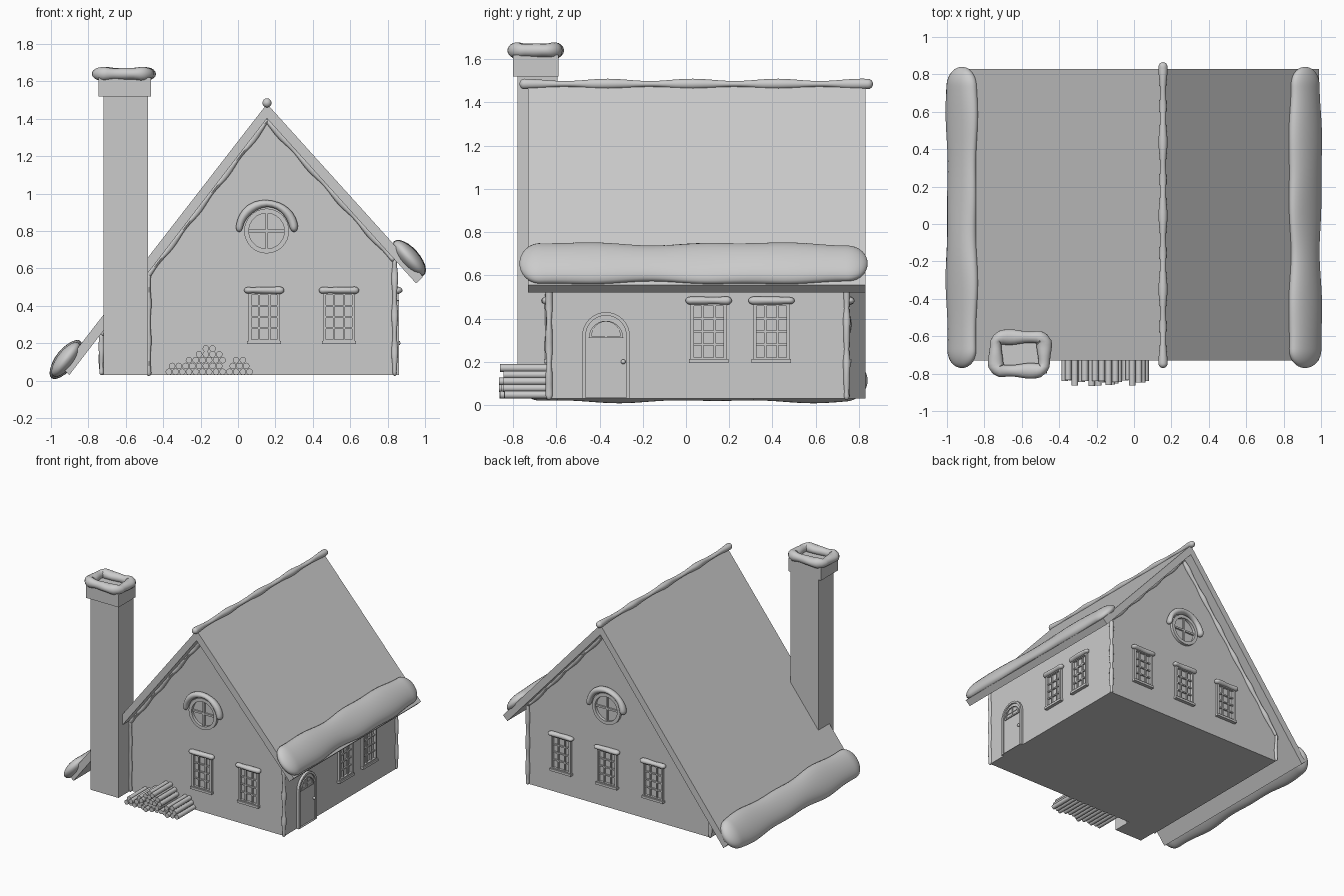
import bpy, bmesh, math, random
from mathutils import Vector

if "Cube" in bpy.data.objects:
    bpy.data.objects.remove(bpy.data.objects["Cube"])

random.seed(4)
FLOOR = 0.03


def finish(name, bm, smooth=False):
    bmesh.ops.recalc_face_normals(bm, faces=bm.faces)
    me = bpy.data.meshes.new(name)
    bm.to_mesh(me)
    bm.free()
    if smooth:
        me.polygons.foreach_set("use_smooth", [True] * len(me.polygons))
        me.set_sharp_from_angle(angle=math.radians(50))
    ob = bpy.data.objects.new(name, me)
    bpy.context.collection.objects.link(ob)
    return ob


# Wall frames: (across, up, outward) -> world
def front(h, z, d): return Vector((h, -0.63 - d, z))
def back(h, z, d): return Vector((h, 0.74 + d, z))
def right(h, z, d): return Vector((0.84 + d, h, z))


def prism(bm, pts, d0, d1, f):
    a = [bm.verts.new(f(x, z, d0)) for x, z in pts]
    b = [bm.verts.new(f(x, z, d1)) for x, z in pts]
    bm.faces.new(a)
    bm.faces.new(b)
    for i in range(len(pts)):
        j = (i + 1) % len(pts)
        bm.faces.new((a[i], a[j], b[j], b[i]))


def rect(bm, x0, x1, z0, z1, d0, d1, f):
    prism(bm, [(x0, z0), (x1, z0), (x1, z1), (x0, z1)], d0, d1, f)


def band(bm, outer, inner, d0, d1, f):
    rings = [[bm.verts.new(f(x, z, d)) for x, z in p]
             for p, d in ((outer, d0), (outer, d1), (inner, d1), (inner, d0))]
    n = len(outer)
    for k in range(4):
        p, q = rings[k], rings[(k + 1) % 4]
        for i in range(n):
            j = (i + 1) % n
            bm.faces.new((p[i], p[j], q[j], q[i]))


def arc(cx, cz, r, a0=0, a1=360, n=32):
    m = n if a1 - a0 == 360 else n + 1
    return [(cx + r * math.cos(math.radians(a0 + (a1 - a0) * i / n)),
             cz + r * math.sin(math.radians(a0 + (a1 - a0) * i / n))) for i in range(m)]


def snow(name, pts, ra, rb, side, wob=0.14, closed=False, freq=14, sides=16):
    """Lumpy rounded sweep: ra is the half width along side, rb across it."""
    pts = [Vector(p) for p in pts]
    if closed:
        pts.append(pts[0])
    seg = [(b - a).length for a, b in zip(pts, pts[1:])]
    L = sum(seg)

    def at(s):
        if closed:
            s %= L
        s = max(0, min(L, s))
        for a, b, l in zip(pts, pts[1:], seg):
            if s <= l + 1e-9:
                return a.lerp(b, s / l)
            s -= l
        return pts[-1]
    n = max(24, int(L / 0.02))
    ph = [random.uniform(0, 6.28) for _ in range(4)]
    cap = min(L * 0.3, (ra + rb) * 0.6)
    bm = bmesh.new()
    rings = []
    for i in range(n if closed else n + 1):
        s = L * i / n if closed else L * (1 - math.cos(math.pi * i / n)) / 2
        e = 0.025 if closed else 0.004
        t = (at(s + e) - at(s - e)).normalized()
        c = (at(s + e) + at(s - e)) / 2 if closed else at(s)
        u = (Vector(side) - t * t.dot(Vector(side))).normalized()
        v = t.cross(u)
        d = min(s, L - s)
        k = 1 if closed or d >= cap else max(0.06, math.sqrt(1 - (1 - d / cap) ** 2))
        w = 2 * math.pi * round(freq * L / 6.28) / L if closed else freq
        g = 1 + wob * (0.6 * math.sin(w * s + ph[0]) + 0.4 * math.sin(2 * w * s + ph[1]))
        h = 1 + wob * math.sin(w * s + ph[2])
        rings.append([bm.verts.new(c + u * ra * k * g * math.cos(q) + v * rb * k * h * math.sin(q))
                      for q in (2 * math.pi * j / sides for j in range(sides))])
    m = len(rings)
    for i in range(m if closed else m - 1):
        p, q = rings[i], rings[(i + 1) % m]
        for j in range(sides):
            bm.faces.new((p[j], p[(j + 1) % sides], q[(j + 1) % sides], q[j]))
    if not closed:
        bm.faces.new(rings[0])
        bm.faces.new(rings[-1])
    return finish(name, bm, True)


# House body under an uneven gable
bm = bmesh.new()
prism(bm, [(-0.73, FLOOR), (0.84, FLOOR), (0.84, 0.65), (0.155, 1.43), (-0.73, 0.285)], 0, -1.37, front)
finish("house_walls", bm)

# Roof: long left slope, short right slope
bm = bmesh.new()
prism(bm, [(-0.94, 0.067), (0.155, 1.48), (0.99, 0.555), (0.952, 0.52), (0.155, 1.402), (-0.902, 0.03)],
      0.10, -1.46, front)
finish("roof", bm)

# Chimney shaft and cap
bm = bmesh.new()
rect(bm, -0.72, -0.48, FLOOR, 1.53, 0.15, -0.035, front)
finish("chimney_shaft", bm)
bm = bmesh.new()
rect(bm, -0.745, -0.465, 1.52, 1.62, 0.17, -0.04, front)
finish("chimney_cap", bm)
snow("chimney_snow", [(-0.74, -0.785, 1.64), (-0.48, -0.785, 1.64), (-0.48, -0.605, 1.64), (-0.74, -0.605, 1.64)],
     0.033, 0.036, (0, 0, 1), 0.16, True, 30)

# Snow on eaves and ridge
snow("right_eave_snow", [(0.915, -0.77, 0.655), (0.915, 0.84, 0.655)], 0.115, 0.05, (0.663, 0, -0.749), 0.1, freq=7, sides=24)
snow("left_eave_snow", [(-0.92, -0.77, 0.113), (-0.92, 0.84, 0.113)], 0.115, 0.05, (0.613, 0, 0.79), 0.1, freq=7, sides=24)
snow("ridge_snow", [(0.155, -0.77, 1.485), (0.155, 0.865, 1.485)], 0.019, 0.019, (1, 0, 0), 0.28, freq=16)

# Thin snow under gables and down the wall corners
for tag, y in (("front", -0.633), ("back", 0.743)):
    snow(tag + "_gable_snow_right", [(0.15, y, 1.395), (0.835, y, 0.64)], 0.017, 0.015, (0, 1, 0), 0.3, freq=26, sides=10)
    snow(tag + "_gable_snow_left", [(0.16, y, 1.395), (-0.73, y, 0.24)], 0.017, 0.015, (0, 1, 0), 0.3, freq=26, sides=10)
    snow(tag + "_corner_snow_right", [(0.838, y, 0.025), (0.838, y, 0.65)], 0.015, 0.015, (0, 1, 0), 0.25, freq=32, sides=10)
    snow(tag + "_corner_snow_left", [(-0.73, y, 0.03), (-0.73, y, 0.25)], 0.013, 0.013, (0, 1, 0), 0.25, freq=32, sides=10)
snow("chimney_side_snow", [(-0.477, -0.638, 0.025), (-0.477, -0.638, 0.57)], 0.014, 0.012, (0, 1, 0), 0.25, freq=32, sides=10)


# Paned windows with sill and snow cap
def window(name, h, f, w=0.17, z0=0.205, z1=0.475):
    bm = bmesh.new()
    x0, x1, t = h - w / 2, h + w / 2, 0.016
    band(bm, [(x0, z0), (x1, z0), (x1, z1), (x0, z1)],
         [(x0 + t, z0 + t), (x1 - t, z0 + t), (x1 - t, z1 - t), (x0 + t, z1 - t)], -0.005, 0.018, f)
    for i in (1, 2):
        x = x0 + w * i / 3
        rect(bm, x - 0.005, x + 0.005, z0 + t, z1 - t, -0.005, 0.012, f)
    for i in (1, 2, 3):
        z = z0 + t + (z1 - z0 - 2 * t) * i / 4
        rect(bm, x0 + t, x1 - t, z - 0.005, z + 0.005, -0.005, 0.011, f)
    rect(bm, x0 - 0.006, x1 + 0.006, z0 - 0.01, z0 + 0.008, -0.005, 0.026, f)
    finish(name, bm)
    snow(name + "_snow", [f(h - 0.107, 0.483, 0.015), f(h + 0.107, 0.483, 0.015)], 0.018, 0.022, (0, 0, 1), 0.12, freq=30)


# Round gable window with cross bars and a snow arch
def round_window(name, f, cx=0.153, cz=0.80):
    bm = bmesh.new()
    band(bm, arc(cx, cz, 0.12), arc(cx, cz, 0.095), -0.005, 0.022, f)
    rect(bm, cx - 0.007, cx + 0.007, cz - 0.097, cz + 0.097, -0.005, 0.014, f)
    rect(bm, cx - 0.097, cx + 0.097, cz - 0.007, cz + 0.007, -0.005, 0.013, f)
    finish(name, bm, True)
    out = f(0, 0, 1) - f(0, 0, 0)
    snow(name + "_snow", [f(x, z, 0.02) for x, z in arc(cx, cz, 0.147, -2, 182)], 0.026, 0.021, out, 0.14, freq=24)


for i, h in enumerate((0.14, 0.54)):
    window(f"front_window_{i}", h, front)
for i, h in enumerate((-0.245, 0.15, 0.545)):
    window(f"back_window_{i}", h, back)
for i, h in enumerate((0.105, 0.395)):
    window(f"side_window_{i}", h, right)
round_window("front_round_window", front)
round_window("back_round_window", back)

# Arched door with frame, fan light and knob
dc, dz = -0.37, 0.32


def arch(r, z0): return [(dc - r, z0), (dc + r, z0)] + arc(dc, dz, r, 0, 180, 16)


bm = bmesh.new()
band(bm, arch(0.11, FLOOR), arch(0.094, FLOOR + 0.004), -0.005, 0.02, right)
finish("door_frame", bm)
bm = bmesh.new()
prism(bm, arch(0.095, FLOOR), -0.005, 0.008, right)
finish("door_panel", bm)
bm = bmesh.new()
band(bm, arc(dc, dz - 0.01, 0.08, 0, 180, 16), arc(dc, dz, 0.066, 0, 180, 16), 0.005, 0.016, right)
rect(bm, dc - 0.005, dc + 0.005, dz - 0.005, dz + 0.068, 0.005, 0.014, right)
rect(bm, dc - 0.066, dc + 0.066, dz + 0.025, dz + 0.035, 0.005, 0.013, right)
finish("door_fan_light", bm)
bm = bmesh.new()
bmesh.ops.create_uvsphere(bm, u_segments=12, v_segments=8, radius=0.011)
bmesh.ops.translate(bm, verts=bm.verts, vec=right(-0.29, 0.2, 0.018))
finish("door_knob", bm, True)

# Stacked firewood: (row, first x, count)
bm = bmesh.new()
r, step = 0.0175, 0.036
for row, x, count in ((0, -0.37, 13), (1, -0.352, 8), (1, -0.028, 3), (2, -0.262, 6), (2, -0.01, 2), (3, -0.208, 4), (4, -0.172, 2)):
    for i in range(count):
        d = random.uniform(0.20, 0.235)
        prism(bm, arc(x + i * step, FLOOR + r + row * 0.031, r, n=12), 0, d, front)
finish("firewood", bm, True)
